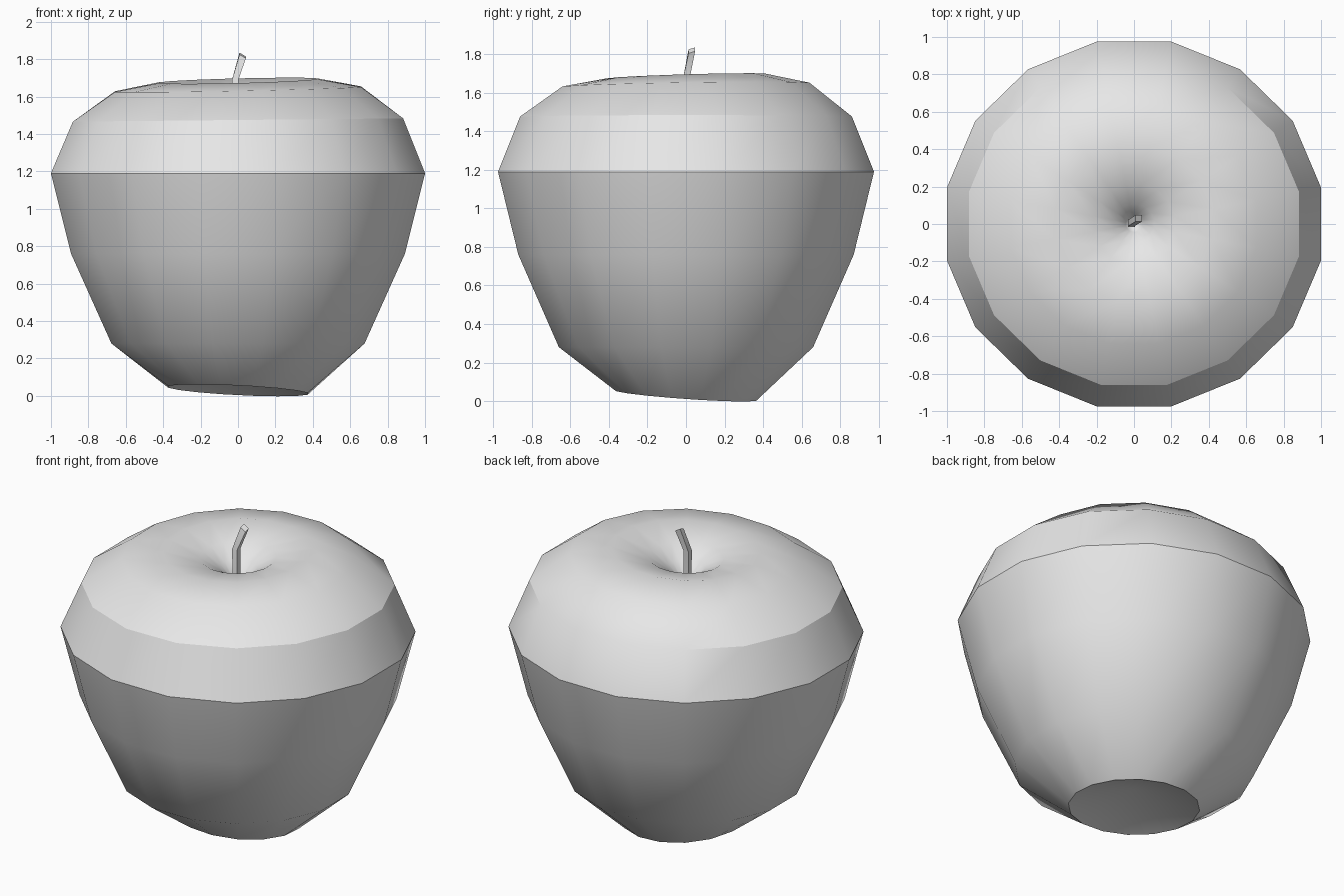
import bpy, bmesh, math
from mathutils import Vector

cube = bpy.data.objects.get("Cube")
if cube:
    bpy.data.objects.remove(cube, do_unlink=True)

grey = bpy.data.materials.new("plain grey")
grey.use_nodes = True
colour = (0.8, 0.8, 0.8, 1)
grey.diffuse_color = colour
grey.node_tree.nodes["Principled BSDF"].inputs["Base Color"].default_value = colour


def ring(bm, centre, rx, ry, sides, tilt=(0, 0)):
    """Ring of vertices with flats on the axes; tilt is rise per unit of x and y."""
    verts = []
    for i in range(sides):
        a = math.tau * (i + 0.5) / sides
        x, y = rx * math.cos(a), ry * math.sin(a)
        verts.append(bm.verts.new(Vector(centre) + Vector((x, y, x * tilt[0] + y * tilt[1]))))
    return verts


def bridge(bm, low, high):
    n = len(low)
    for i in range(n):
        j = (i + 1) % n
        bm.faces.new((low[i], low[j], high[j], high[i]))


def finish(name, bm, angle):
    bmesh.ops.recalc_face_normals(bm, faces=bm.faces)
    mesh = bpy.data.meshes.new(name)
    bm.to_mesh(mesh)
    bm.free()
    mesh.materials.append(grey)
    obj = bpy.data.objects.new(name, mesh)
    bpy.context.collection.objects.link(obj)
    bpy.ops.object.select_all(action='DESELECT')
    obj.select_set(True)
    bpy.context.view_layer.objects.active = obj
    bpy.ops.object.shade_smooth_by_angle(angle=math.radians(angle))
    return obj


# Apple body: (radius, height, tilt in x, tilt in y), bottom to top
SIDES = 16
profile = [
    (0.38, 0.03, -0.05, -0.07),
    (0.69, 0.28, 0, 0),
    (0.91, 0.76, 0, 0),
    (1.02, 1.19, 0, 0),
    (0.90, 1.475, 0.01, 0),
    (0.67, 1.64, 0.02, 0.015),
    (0.43, 1.685, 0.025, 0.03),
    (0.22, 1.64, 0.02, 0.02),
    (0.11, 1.575, 0, 0),
    (0.045, 1.51, 0, 0),
]
bm = bmesh.new()
rings = [ring(bm, (0, 0, z), r, r * 0.975, SIDES, (tx, ty)) for r, z, tx, ty in profile]
for low, high in zip(rings, rings[1:]):
    bridge(bm, low, high)
# Hollow underneath and pit on top close to a point
for loop, z in ((rings[0], 0.15), (rings[-1], 1.43)):
    tip = bm.verts.new((0, 0, z))
    for i in range(SIDES):
        bm.faces.new((loop[i], loop[(i + 1) % SIDES], tip))
finish("apple_body", bm, 30)

# Bent stem with four sides and a slanted cut end
path = [((-0.01, 0, 1.42), 0.024, 0), ((-0.015, 0.005, 1.69), 0.024, 0),
        ((0.025, 0.03, 1.82), 0.024, -0.6)]
bm = bmesh.new()
rings = [ring(bm, c, r, r, 4, (t, -t / 2)) for c, r, t in path]
for low, high in zip(rings, rings[1:]):
    bridge(bm, low, high)
bm.faces.new(rings[0])
bm.faces.new(rings[-1])
finish("stem", bm, 30)
